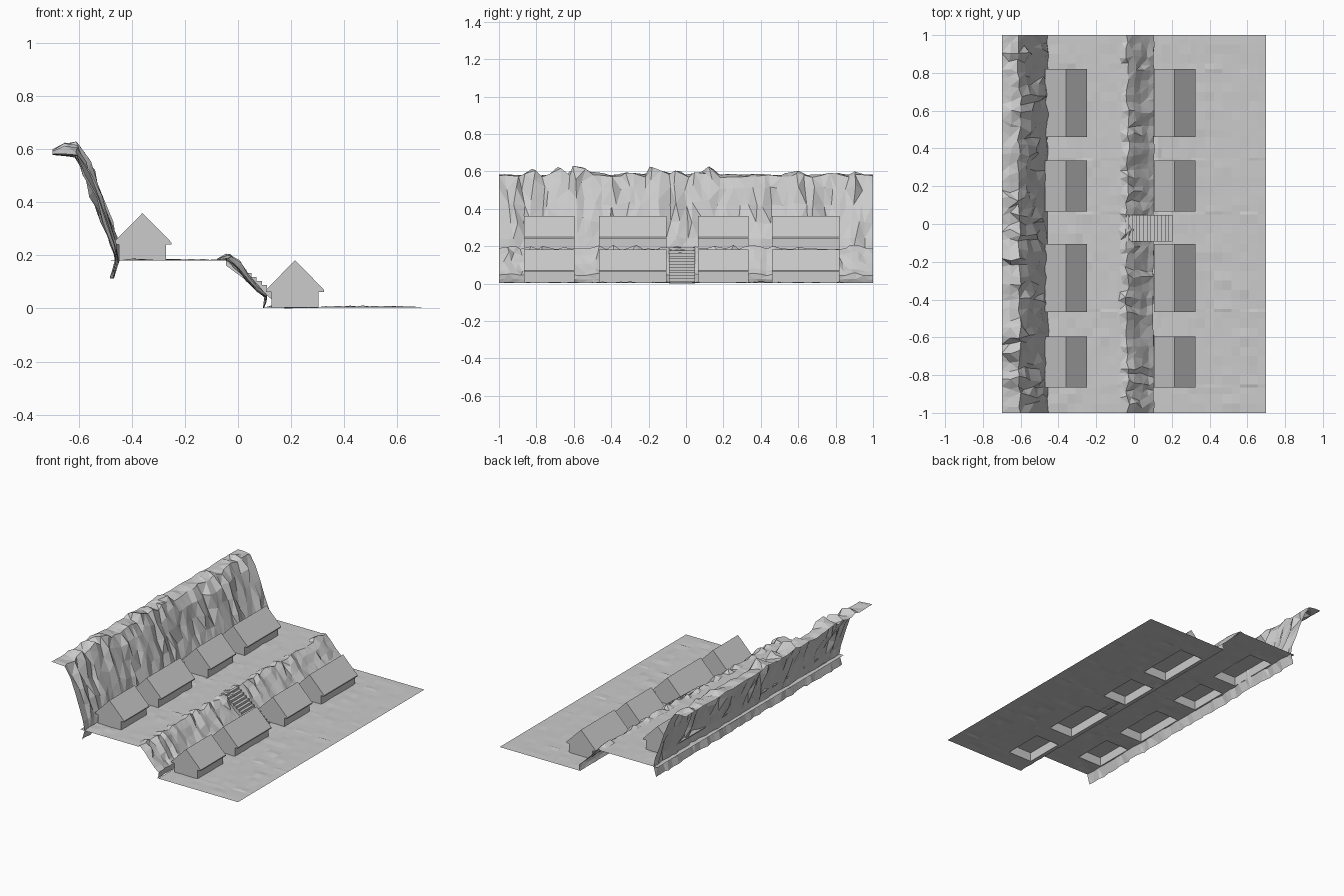
import bpy, bmesh, random
from mathutils import Vector

if "Cube" in bpy.data.objects:
    bpy.data.objects.remove(bpy.data.objects["Cube"])
random.seed(7)

HOUSES_Y = [(-0.865, -0.595), (-0.465, -0.105), (0.065, 0.335), (0.46, 0.82)]


def make(name, verts, faces, tri=False, closed=False):
    me = bpy.data.meshes.new(name)
    me.from_pydata(verts, [], faces)
    bm = bmesh.new()
    bm.from_mesh(me)
    if closed:
        bmesh.ops.recalc_face_normals(bm, faces=bm.faces)
    if tri:
        bmesh.ops.triangulate(bm, faces=bm.faces)
    bm.to_mesh(me)
    bm.free()
    ob = bpy.data.objects.new(name, me)
    bpy.context.collection.objects.link(ob)
    return ob


def lines(a, b, step, extra):
    n = round((b - a) / step)
    vals = [a + (b - a) * i / n for i in range(n + 1)]
    keep = [v for v in vals if all(abs(v - e) > 0.012 for e in extra) or v in (a, b)]
    return sorted(keep + list(extra))


# Gently bumpy terrace, open under the house footprints
def ground(name, x0, x1, z, hx0, hx1):
    xs = lines(x0, x1, 0.045, [hx0, hx1])
    ys = lines(-1, 1, 0.05, [v for p in HOUSES_Y for v in p])
    verts, faces = [], []
    for y in ys:
        for x in xs:
            bump = random.uniform(0, 0.003)
            if random.random() < 0.05:
                bump += random.uniform(0.002, 0.007)
            if x in (x0, x1) or abs(y) == 1:
                bump = 0.001
            verts.append((x, y, z + bump))
    w = len(xs)
    for j in range(len(ys) - 1):
        for i in range(w - 1):
            cx, cy = (xs[i] + xs[i + 1]) / 2, (ys[j] + ys[j + 1]) / 2
            if hx0 < cx < hx1 and any(a < cy < b for a, b in HOUSES_Y):
                continue
            k = j * w + i
            faces.append((k, k + 1, k + w + 1, k + w))
    make(name, verts, faces)


# Jagged rock face: profile swept along y; each row is (x, z, push, lift)
def cliff(name, profile, n):
    verts, faces = [], []
    w = len(profile)
    col = 0
    for j in range(n + 1):
        edge = j in (0, n)
        col = 0.3 * col + 0.7 * random.uniform(-1, 1)
        peak = max(0, random.uniform(-1, 1))
        for x, z, push, lift in profile:
            y = -1 + 2 * j / n
            dx = push * (0.7 * col + 0.45 * random.uniform(-1, 1))
            dz = lift * (peak + random.uniform(-0.25, 0.15))
            if edge:
                dx, dz = dx * 0.5, dz * 0.3
            else:
                y += random.uniform(-0.4, 0.4) / n * (2 if push > 0.004 else 0.5)
            verts.append((x + dx, y, z + dz))
    for j in range(n):
        for i in range(w - 1):
            k = j * w + i
            faces.append((k, k + 1, k + w + 1, k + w))
    make(name, verts, faces, tri=True)


# House: open-bottomed walls plus a closed gable roof with eaves
def house(name, cx, z, y0, y1):
    b, e, hw, top = 0.088, 0.11, 0.065, 0.18
    base = [(cx - b, y0), (cx + b, y0), (cx + b, y1), (cx - b, y1)]
    verts = [(x, y, z + h) for h in (0, hw) for x, y in base]
    make(name + "_walls", verts, [(i, (i + 1) % 4, (i + 1) % 4 + 4, i + 4) for i in range(4)])
    tri = [(cx - e, z + hw - 0.004), (cx + e, z + hw - 0.004), (cx + e, z + hw + 0.003),
           (cx, z + top), (cx - e, z + hw + 0.003)]
    verts = [(x, y, h) for y in (y0, y1) for x, h in tri]
    faces = [tuple(range(5)), tuple(range(9, 4, -1))]
    faces += [(i, (i + 1) % 5, (i + 1) % 5 + 5, i + 5) for i in range(5)]
    make(name + "_roof", verts, faces, closed=True)


# Terraces
ground("lower_ground", 0.10, 0.70, 0.003, 0.127, 0.303)
ground("upper_ground", -0.485, -0.045, 0.18, -0.448, -0.272)

# Rock faces
cliff("upper_cliff", [
    (-0.70, 0.583, 0.0, 0.018), (-0.655, 0.583, 0.012, 0.04), (-0.605, 0.578, 0.016, 0.05),
    (-0.565, 0.51, 0.03, 0.05), (-0.53, 0.42, 0.033, 0.04), (-0.495, 0.325, 0.03, 0.03),
    (-0.465, 0.24, 0.022, 0.02), (-0.455, 0.18, 0.01, 0.008), (-0.475, 0.115, 0.01, 0.008)], 44)
cliff("lower_cliff", [
    (-0.07, 0.183, 0.012, 0.006), (-0.035, 0.187, 0.014, 0.02), (0.0, 0.155, 0.018, 0.025),
    (0.04, 0.108, 0.018, 0.02), (0.078, 0.067, 0.014, 0.014), (0.105, 0.045, 0.007, 0.012),
    (0.103, 0.022, 0.006, 0.004), (0.096, 0.003, 0.003, 0.003)], 50)

# Houses on both terraces
for row, cx, z in (("lower", 0.215, 0.002), ("upper", -0.36, 0.18)):
    for i, (y0, y1) in enumerate(HOUSES_Y):
        house(f"{row}_house_{i + 1}", cx, z, y0, y1)

# Staircase between the terraces: stepped profile with sloping underside
N, xa, xb, za = 13, -0.045, 0.205, 0.192
pts = [(xa, za)]
for i in range(N):
    x = xa + (xb - xa) * (i + 1) / N
    pts += [(x, za * (1 - i / N)), (x, za * (1 - (i + 1) / N))]
pts[-1] = (xb, 0.0)
pts += [(xb - 0.03, 0.0), (xa, za - 0.03)]
m = len(pts)
verts = [(x, y, z) for y in (-0.092, 0.048) for x, z in pts]
faces = [tuple(range(m)), tuple(range(2 * m - 1, m - 1, -1))]
faces += [(i, (i + 1) % m, (i + 1) % m + m, i + m) for i in range(m)]
make("stairs", verts, faces, closed=True)
